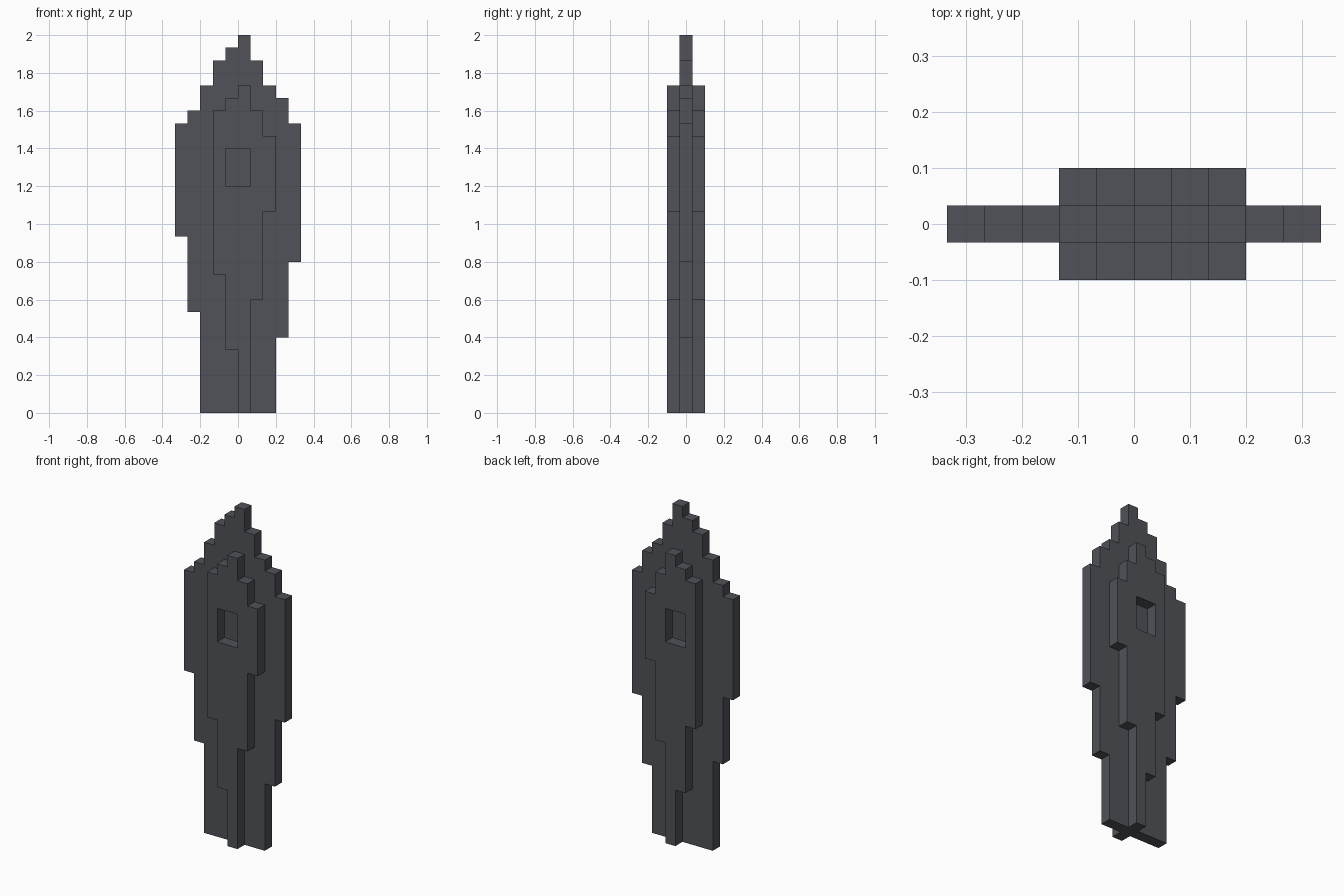
import bpy
import bmesh
from mathutils import Vector

cube = bpy.data.objects.get("Cube")
if cube:
    bpy.data.objects.remove(cube, do_unlink=True)

UNIT = 2 / 30  # edge length of one block

stone = bpy.data.materials.new("dark_slate_grey")
stone.use_nodes = True
colour = (0.08, 0.085, 0.098, 1)
stone.diffuse_color = colour
stone.node_tree.nodes["Principled BSDF"].inputs["Base Color"].default_value = colour


def stepped_slab(name, first_column, columns, y_start, y_end, window=()):
    """Extrude block columns, each given as (bottom, top), leaving the window cells open."""
    bm = bmesh.new()
    for x, (bottom, top) in enumerate(columns, first_column):
        for z in range(bottom, top):
            if (x, z) in window:
                continue
            corners = [(x, z), (x + 1, z), (x + 1, z + 1), (x, z + 1)]
            bm.faces.new([bm.verts.new(Vector((cx, y_start, cz)) * UNIT) for cx, cz in corners])
    bmesh.ops.remove_doubles(bm, verts=bm.verts[:], dist=UNIT / 100)
    extruded = bmesh.ops.extrude_face_region(bm, geom=bm.faces[:])["geom"]
    moved = [v for v in extruded if isinstance(v, bmesh.types.BMVert)]
    bmesh.ops.translate(bm, verts=moved, vec=(0, (y_end - y_start) * UNIT, 0))
    bmesh.ops.recalc_face_normals(bm, faces=bm.faces[:])
    mesh = bpy.data.meshes.new(name)
    bm.to_mesh(mesh)
    bm.free()
    mesh.materials.append(stone)
    obj = bpy.data.objects.new(name, mesh)
    bpy.context.collection.objects.link(obj)
    return obj


# Wide central slab
core_columns = [(14, 23), (8, 24), (0, 26), (0, 28), (0, 29),
                (0, 30), (0, 28), (0, 26), (6, 25), (12, 23)]
stepped_slab("core_slab", -5, core_columns, -0.5, 0.5)

# Narrower raised plates with a recessed window, on the front and the back
plate_columns = [(11, 24), (5, 25), (0, 26), (9, 24), (16, 22)]
window_cells = {(x, z) for x in (-1, 0) for z in range(18, 21)}
for name, side in (("front_plate", -1), ("back_plate", 1)):
    stepped_slab(name, -2, plate_columns, 0.5 * side, 1.5 * side, window_cells)
